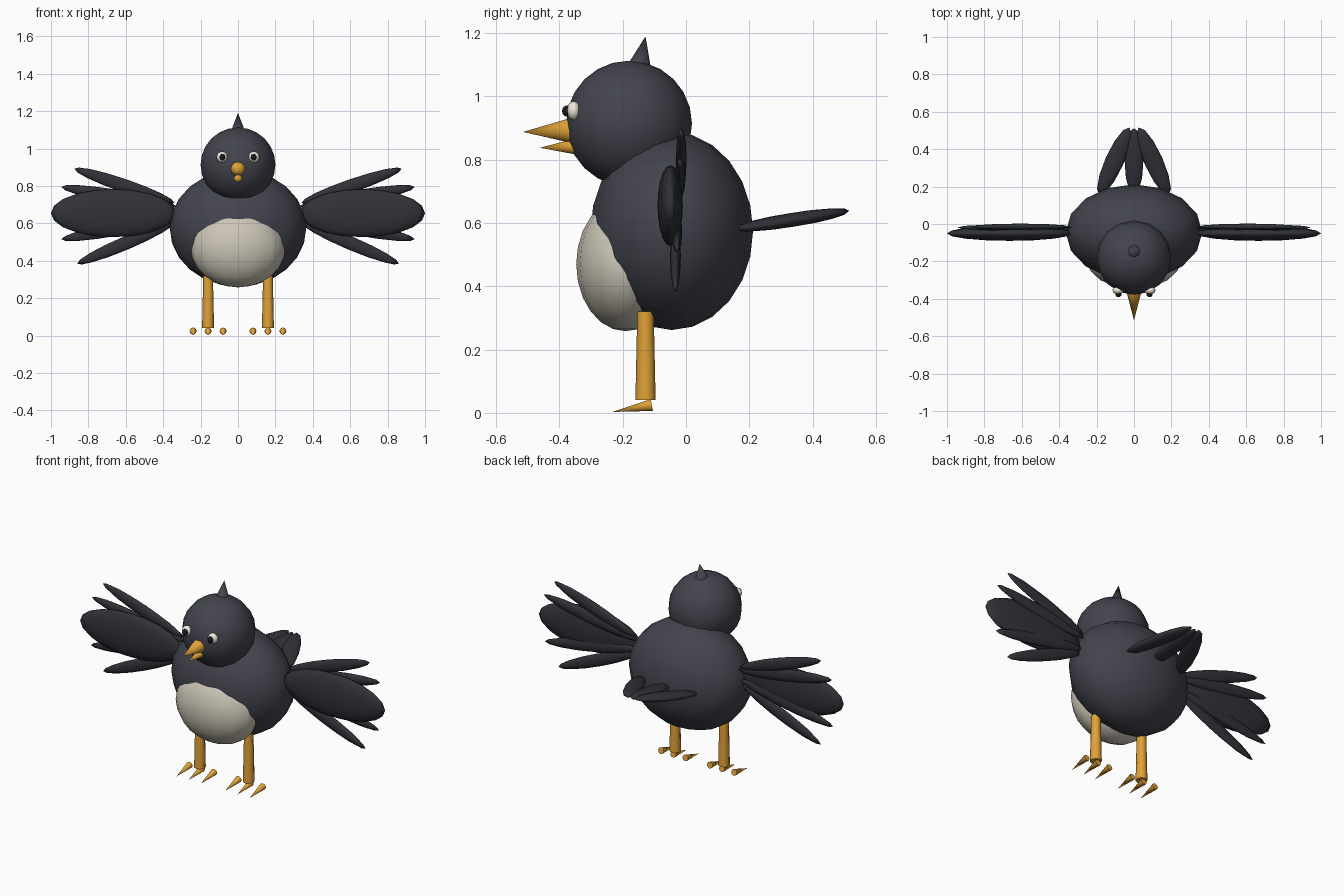
import bpy, bmesh
from math import radians, atan2, hypot
from mathutils import Vector, Matrix, Euler

if "Cube" in bpy.data.objects:
    bpy.data.objects.remove(bpy.data.objects["Cube"])


def material(name, rgb):
    m = bpy.data.materials.new(name)
    m.diffuse_color = (*rgb, 1)
    m.use_nodes = True
    m.node_tree.nodes["Principled BSDF"].inputs["Base Color"].default_value = m.diffuse_color
    return m


CHARCOAL = material("charcoal", (0.055, 0.058, 0.075))
DARK = material("dark_feather", (0.03, 0.032, 0.04))
CREAM = material("cream", (0.60, 0.56, 0.47))
WHITE = material("eye_white", (0.85, 0.80, 0.70))
BLACK = material("black", (0.01, 0.01, 0.012))
ORANGE = material("orange", (0.75, 0.36, 0.04))


def finish(name, bm, mat, smooth):
    me = bpy.data.meshes.new(name)
    for f in bm.faces:
        f.smooth = smooth
    bm.to_mesh(me)
    bm.free()
    me.materials.append(mat)
    ob = bpy.data.objects.new(name, me)
    bpy.context.collection.objects.link(ob)
    return ob


def ellipsoid(name, loc, radii, mat, rot=(0, 0, 0), segs=16, rings=10):
    bm = bmesh.new()
    bmesh.ops.create_uvsphere(bm, u_segments=segs, v_segments=rings, radius=1)
    bm.transform(Matrix.LocRotScale(Vector(loc), Euler(rot), Vector(radii)))
    return finish(name, bm, mat, True)


def cone(name, base, tip, r1, r2, mat, segs=8):
    base, tip = Vector(base), Vector(tip)
    d = tip - base
    bm = bmesh.new()
    bmesh.ops.create_cone(bm, cap_ends=True, segments=segs, radius1=r1, radius2=r2, depth=d.length)
    q = Vector((0, 0, 1)).rotation_difference(d)
    bm.transform(Matrix.LocRotScale((base + tip) / 2, q, None))
    ob = finish(name, bm, mat, False)
    bpy.ops.object.select_all(action='DESELECT')
    ob.select_set(True)
    bpy.context.view_layer.objects.active = ob
    bpy.ops.object.shade_smooth_by_angle(angle=radians(50))
    return ob


# Body, belly patch and head
ellipsoid("body", (0, -0.045, 0.575), (0.365, 0.257, 0.313), CHARCOAL, rings=12)
ellipsoid("belly", (0, -0.19, 0.47), (0.253, 0.157, 0.212), CREAM, rings=12)
ellipsoid("head", (0, -0.18, 0.914), (0.2, 0.199, 0.199), CHARCOAL, rings=12)

# Crest and beak
cone("crest", (0, -0.15, 1.08), (0, -0.128, 1.19), 0.043, 0, CHARCOAL)
cone("upper_beak", (0, -0.35, 0.893), (0, -0.515, 0.888), 0.043, 0, ORANGE, 12)
cone("lower_beak", (0, -0.345, 0.842), (0, -0.462, 0.838), 0.026, 0, ORANGE)

# Outer wing feathers: root (x, z), tip (x, z)
FEATHERS = [((0.34, 0.71), (0.875, 0.893)), ((0.33, 0.69), (0.945, 0.795)),
            ((0.33, 0.63), (0.945, 0.515)), ((0.34, 0.605), (0.86, 0.385))]

for side, s in (("left", 1), ("right", -1)):
    # Eyes
    ellipsoid(f"{side}_eye", (s * 0.085, -0.355, 0.955), (0.03, 0.022, 0.03), WHITE, segs=12, rings=8)
    ellipsoid(f"{side}_pupil", (s * 0.083, -0.376, 0.954), (0.016, 0.016, 0.018), BLACK, segs=10, rings=6)

    # Wing: broad blade plus fanned feathers
    ellipsoid(f"{side}_wing", (s * 0.665, -0.05, 0.655), (0.335, 0.04, 0.128), DARK)
    for i, ((x0, z0), (x1, z1)) in enumerate(FEATHERS):
        cx, cz = (x0 + x1) / 2, (z0 + z1) / 2
        ellipsoid(f"{side}_wing_feather_{i + 1}", (s * cx, -0.024 + 0.06 * (cz - 0.65), cz),
                  (hypot(x1 - x0, z1 - z0) / 2, 0.017, 0.036), DARK,
                  (0, -s * atan2(z1 - z0, x1 - x0), 0), 12, 8)

    # Leg and three toes
    cone(f"{side}_leg", (s * 0.16, -0.128, 0.04), (s * 0.16, -0.128, 0.32), 0.032, 0.026, ORANGE)
    for i in (-1, 0, 1):
        x = s * 0.16 + i * 0.08
        cone(f"{side}_toe_{i + 2}", (x, -0.108, 0.025), (x, -0.232, 0.003), 0.019, 0, ORANGE)

# Tail feathers, converging at the tip
for name, s in (("left", 1), ("middle", 0), ("right", -1)):
    ellipsoid(f"{name}_tail_feather", (s * 0.105, 0.335, 0.61), (0.05, 0.2 if s else 0.18, 0.022), DARK,
              (radians(8.5), 0, radians(24 * s)), 12, 8)
